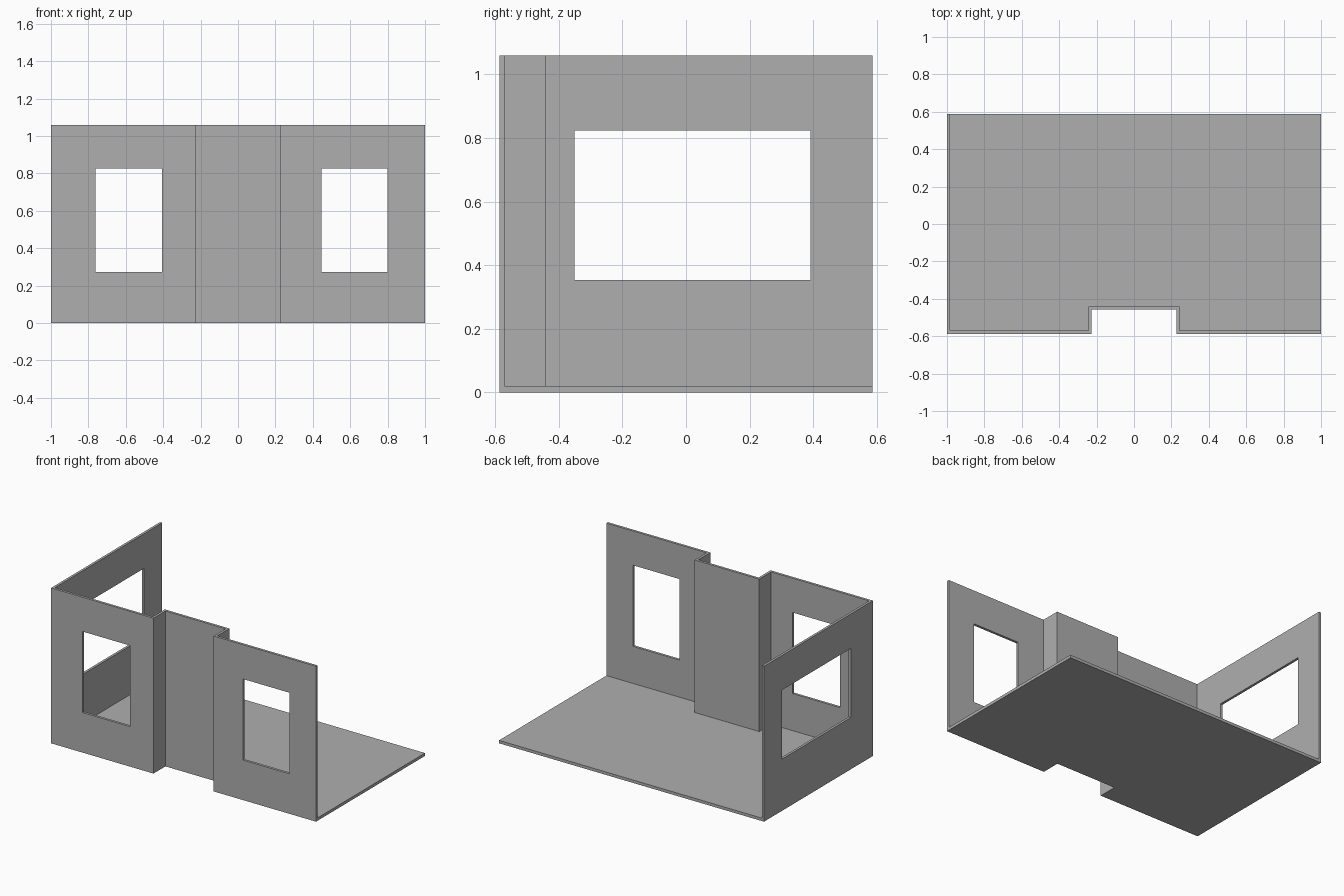
import bpy, bmesh

if "Cube" in bpy.data.objects:
    bpy.data.objects.remove(bpy.data.objects["Cube"])

T = 0.017                      # wall thickness
FLOOR, TOP = 0.02, 1.06        # floor thickness, wall height
X, Y = 1.0, 0.587              # half width, half depth
NL, NR, NY = -0.227, 0.227, -0.458   # front recess: left, right, back


def prism(name, outline, z0, z1):
    """Extrude a counter-clockwise plan outline from z0 to z1."""
    bm = bmesh.new()
    face = bm.faces.new([bm.verts.new((x, y, z0)) for x, y in outline])
    ext = bmesh.ops.extrude_face_region(bm, geom=[face])
    verts = [g for g in ext["geom"] if isinstance(g, bmesh.types.BMVert)]
    bmesh.ops.translate(bm, verts=verts, vec=(0, 0, z1 - z0))
    bmesh.ops.recalc_face_normals(bm, faces=bm.faces)
    mesh = bpy.data.meshes.new(name)
    bm.to_mesh(mesh)
    bm.free()
    obj = bpy.data.objects.new(name, mesh)
    bpy.context.collection.objects.link(obj)
    mesh.materials.append(grey)
    return obj


def rect(x0, x1, y0, y1):
    return [(x0, y0), (x1, y0), (x1, y1), (x0, y1)]


def cut(target, cutter):
    """Subtract the cutter, apply the result and discard the cutter."""
    cutter.hide_render = True
    mod = target.modifiers.new("cut", 'BOOLEAN')
    mod.operation, mod.solver, mod.object = 'DIFFERENCE', 'EXACT', cutter
    bpy.context.view_layer.objects.active = target
    bpy.ops.object.modifier_apply(modifier=mod.name)
    bpy.data.objects.remove(cutter)


# Mid grey surface
grey = bpy.data.materials.new("mid_grey")
grey.diffuse_color = (0.43, 0.43, 0.43, 1)
grey.use_nodes = True
grey.node_tree.nodes["Principled BSDF"].inputs["Base Color"].default_value = grey.diffuse_color

# Solid block with the recess in its front
room = prism("room_walls_and_floor", [
    (-X, -Y), (NL, -Y), (NL, NY), (NR, NY), (NR, -Y), (X, -Y), (X, Y), (-X, Y)],
    0, TOP)

# Hollow out the interior, leaving the right and back sides open
cut(room, prism("interior_cutter", [
    (-X + T, -Y + T), (NL - T, -Y + T), (NL - T, NY + T), (NR + T, NY + T),
    (NR + T, -Y + T), (X + 0.2, -Y + T), (X + 0.2, Y + 0.2), (-X + T, Y + 0.2)],
    FLOOR, TOP + 0.2))

# Two front windows
for x0, x1 in ((-0.762, -0.406), (0.447, 0.799)):
    cut(room, prism("window_cutter", rect(x0, x1, -Y - 0.1, -Y + 0.1), 0.273, 0.826))

# Large window in the left wall
cut(room, prism("window_cutter", rect(-X - 0.1, -X + 0.1, -0.350, 0.391), 0.353, 0.824))
